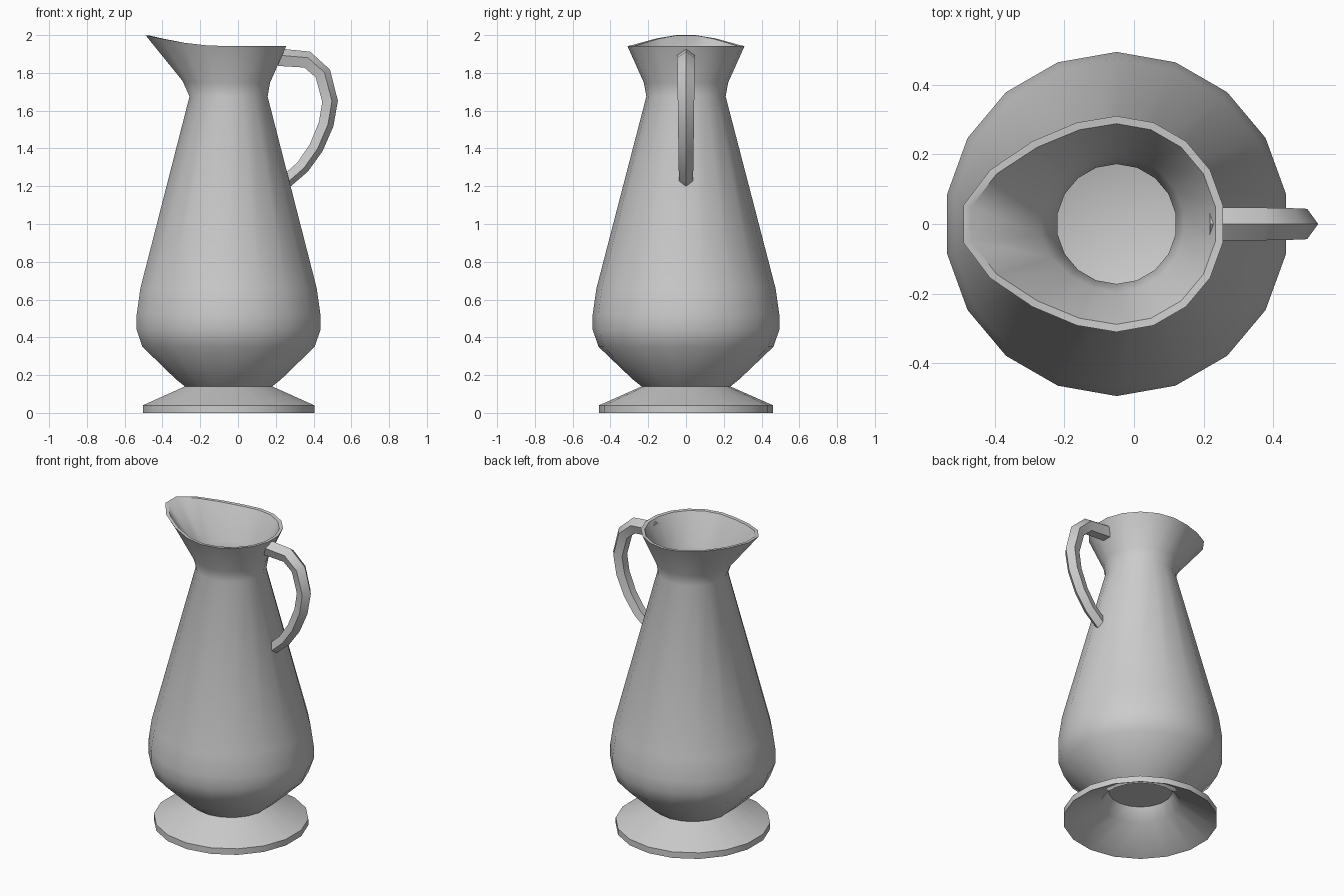
import bpy, bmesh
from math import cos, sin, pi, radians, atan2

if "Cube" in bpy.data.objects:
    bpy.data.objects.remove(bpy.data.objects["Cube"])

SIDES = 18
CX = -0.05


def loft(name, rings):
    """Skin a list of equal-length point rings and cap both ends."""
    bm = bmesh.new()
    loops = [[bm.verts.new(p) for p in ring] for ring in rings]
    n = len(loops[0])
    for a, b in zip(loops, loops[1:]):
        for i in range(n):
            j = (i + 1) % n
            bm.faces.new((a[i], a[j], b[j], b[i]))
    bm.faces.new(loops[0][::-1])
    bm.faces.new(loops[-1])
    bmesh.ops.recalc_face_normals(bm, faces=bm.faces)
    mesh = bpy.data.meshes.new(name)
    bm.to_mesh(mesh)
    bm.free()
    ob = bpy.data.objects.new(name, mesh)
    bpy.context.collection.objects.link(ob)
    bpy.ops.object.select_all(action='DESELECT')
    bpy.context.view_layer.objects.active = ob
    ob.select_set(True)
    bpy.ops.object.shade_smooth_by_angle(angle=radians(45))
    return ob


def body_ring(r, z, pull=0.0, lift=0.0):
    """Round ring; pull and lift draw the -x side out into the spout."""
    pts = []
    for i in range(SIDES):
        a = 2 * pi * (i + 0.5) / SIDES
        f = max(0.0, -cos(a)) ** 2.7
        pts.append((CX + r * cos(a) - pull * f, r * sin(a), z + lift * f))
    return pts


# Jug: hollow foot, outer wall, spouted rim, inner wall, inner floor
profile = [
    (0.19, 0.20), (0.235, 0.12), (0.461, 0.0), (0.461, 0.04),
    (0.235, 0.14), (0.285, 0.18), (0.463, 0.35), (0.494, 0.44),
    (0.494, 0.52), (0.474, 0.66), (0.21, 1.675),
    (0.223, 1.748, 0.025, 0.01), (0.31, 1.942, 0.14, 0.06),
    (0.288, 1.94, 0.14, 0.06), (0.195, 1.75, 0.025, 0.01),
    (0.172, 1.675), (0.44, 0.65), (0.46, 0.52), (0.46, 0.44),
    (0.43, 0.37), (0.26, 0.23),
]
loft("jug_body", [body_ring(*p) for p in profile])

# Handle: tapering five-sided tube swept along a curved path
path = [(0.215, 1.878), (0.365, 1.866), (0.445, 1.795), (0.483, 1.65),
        (0.463, 1.53), (0.41, 1.405), (0.34, 1.305), (0.255, 1.23)]
rings = []
for k, (x, z) in enumerate(path):
    x0, z0 = path[max(k - 1, 0)]
    x1, z1 = path[min(k + 1, len(path) - 1)]
    t = atan2(z1 - z0, x1 - x0) + pi / 2      # outward direction
    r = 0.051 - 0.012 * k / (len(path) - 1)
    rings.append([(x + r * cos(a) * cos(t), r * sin(a), z + r * cos(a) * sin(t))
                  for a in (2 * pi * i / 5 for i in range(5))])
handle = loft("handle", rings)
bpy.ops.object.shade_smooth_by_angle(angle=radians(80))
